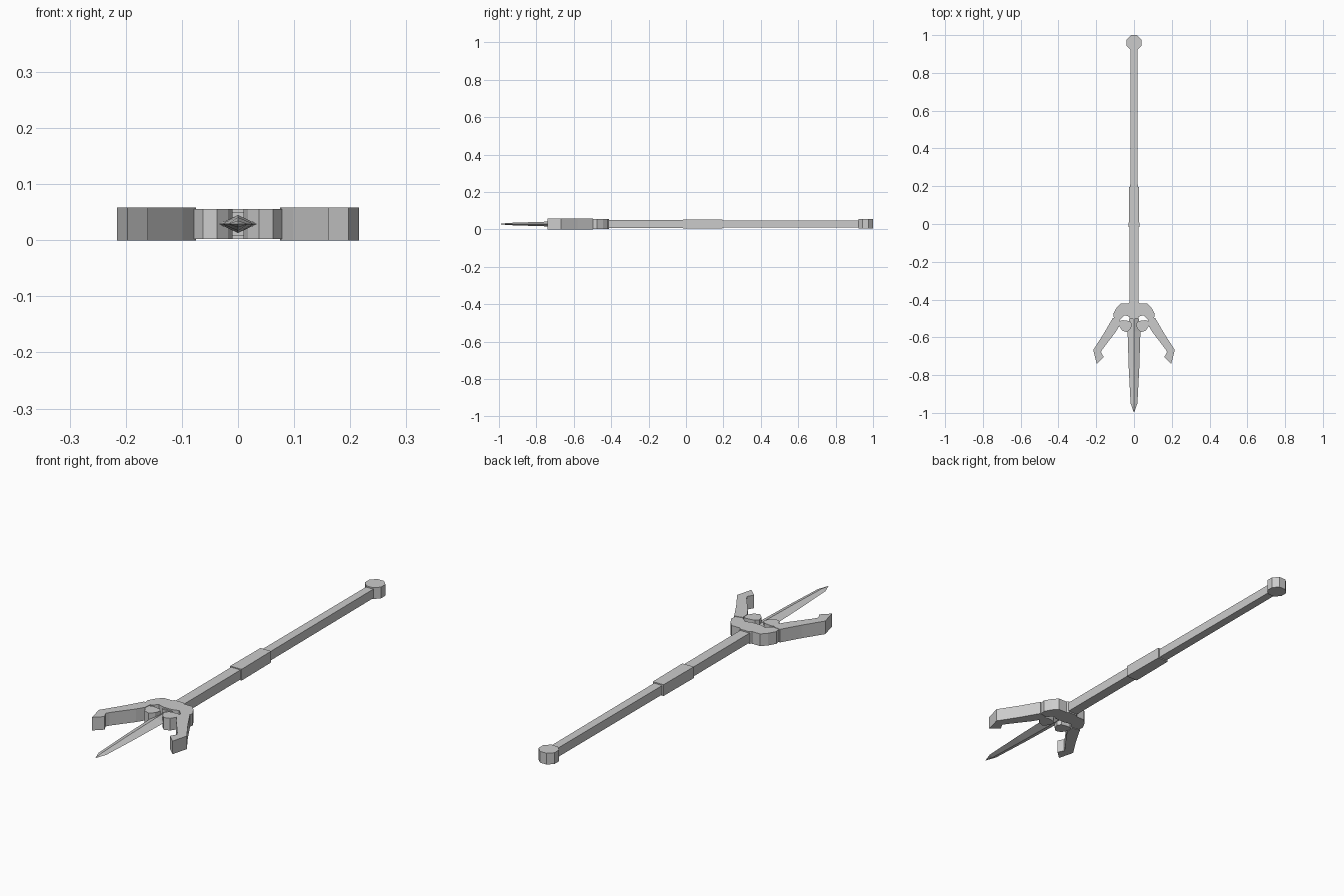
import bpy, bmesh

if "Cube" in bpy.data.objects:
    bpy.data.objects.remove(bpy.data.objects["Cube"])

ZC = 0.029  # mid height of the flat-lying weapon


def mesh_object(name, verts, faces):
    me = bpy.data.meshes.new(name)
    me.from_pydata(verts, [], faces)
    bm = bmesh.new()
    bm.from_mesh(me)
    bmesh.ops.recalc_face_normals(bm, faces=bm.faces)
    bm.to_mesh(me)
    bm.free()
    ob = bpy.data.objects.new(name, me)
    bpy.context.collection.objects.link(ob)
    return ob


def plate(name, outline, z0, z1, side=1):
    """Extrude an xy outline upwards; side=-1 mirrors it in x."""
    n = len(outline)
    verts = [(x * side, y, z) for z in (z0, z1) for x, y in outline]
    faces = [tuple(range(n)), tuple(range(n, 2 * n))]
    faces += [(i, (i + 1) % n, n + (i + 1) % n, n + i) for i in range(n)]
    return mesh_object(name, verts, faces)


def bar(name, y0, y1, w0, w1, h):
    """Square bar along y, half widths w0 to w1, half height h."""
    return plate(name, [(-w0, y0), (w0, y0), (w1, y1), (-w1, y1)], ZC - h, ZC + h)


# Shaft and grip
bar("lower_shaft", -0.50, 0.02, 0.023, 0.023, 0.021)
bar("upper_shaft", 0.15, 0.94, 0.020, 0.018, 0.020)
bar("grip", -0.015, 0.195, 0.028, 0.026, 0.025)

# Octagonal pommel
bpy.ops.mesh.primitive_cylinder_add(vertices=8, radius=0.0425, depth=0.05,
                                    location=(0, 0.9605, ZC + 0.001),
                                    rotation=(0, 0, 0.3927))
bpy.context.object.name = "pommel"

# Collar: bent yoke joining shaft and prongs
half = [(0.02, -0.412), (0.03, -0.42), (0.07, -0.42), (0.092, -0.443),
        (0.11, -0.475), (0.105, -0.505), (0.078, -0.51), (0.05, -0.483), (0.02, -0.492)]
plate("collar", half + [(-x, y) for x, y in reversed(half)], 0.002, 0.056)

# Hooked side prongs and small inner claws
prong = [(0.112, -0.497), (0.16, -0.58), (0.216, -0.667), (0.197, -0.74),
         (0.16, -0.705), (0.175, -0.678), (0.166, -0.662), (0.098, -0.573),
         (0.078, -0.54), (0.075, -0.505)]
claw = [(0.010, -0.53), (0.022, -0.514), (0.06, -0.509), (0.08, -0.515),
        (0.078, -0.54), (0.062, -0.565), (0.037, -0.573), (0.018, -0.555)]
for side, tag in ((1, "right"), (-1, "left")):
    plate("prong_" + tag, prong, 0.0, 0.058, side)
    plate("claw_" + tag, claw, 0.002, 0.056, side)

# Centre blade: diamond sections tapering to a point
sections = [(-0.48, 0.022, 0.016), (-0.57, 0.034, 0.016),
            (-0.76, 0.028, 0.012), (-0.95, 0.018, 0.006)]
verts, faces = [], []
for y, w, h in sections:
    verts += [(w, y, ZC), (0, y, ZC + h), (-w, y, ZC), (0, y, ZC - h)]
for s in range(len(sections) - 1):
    for i in range(4):
        a, b = 4 * s + i, 4 * s + (i + 1) % 4
        faces.append((a, b, b + 4, a + 4))
verts.append((0, -1.0, ZC))
tip, last = len(verts) - 1, 4 * (len(sections) - 1)
faces += [(last + i, last + (i + 1) % 4, tip) for i in range(4)] + [(0, 1, 2, 3)]
mesh_object("blade", verts, faces)
